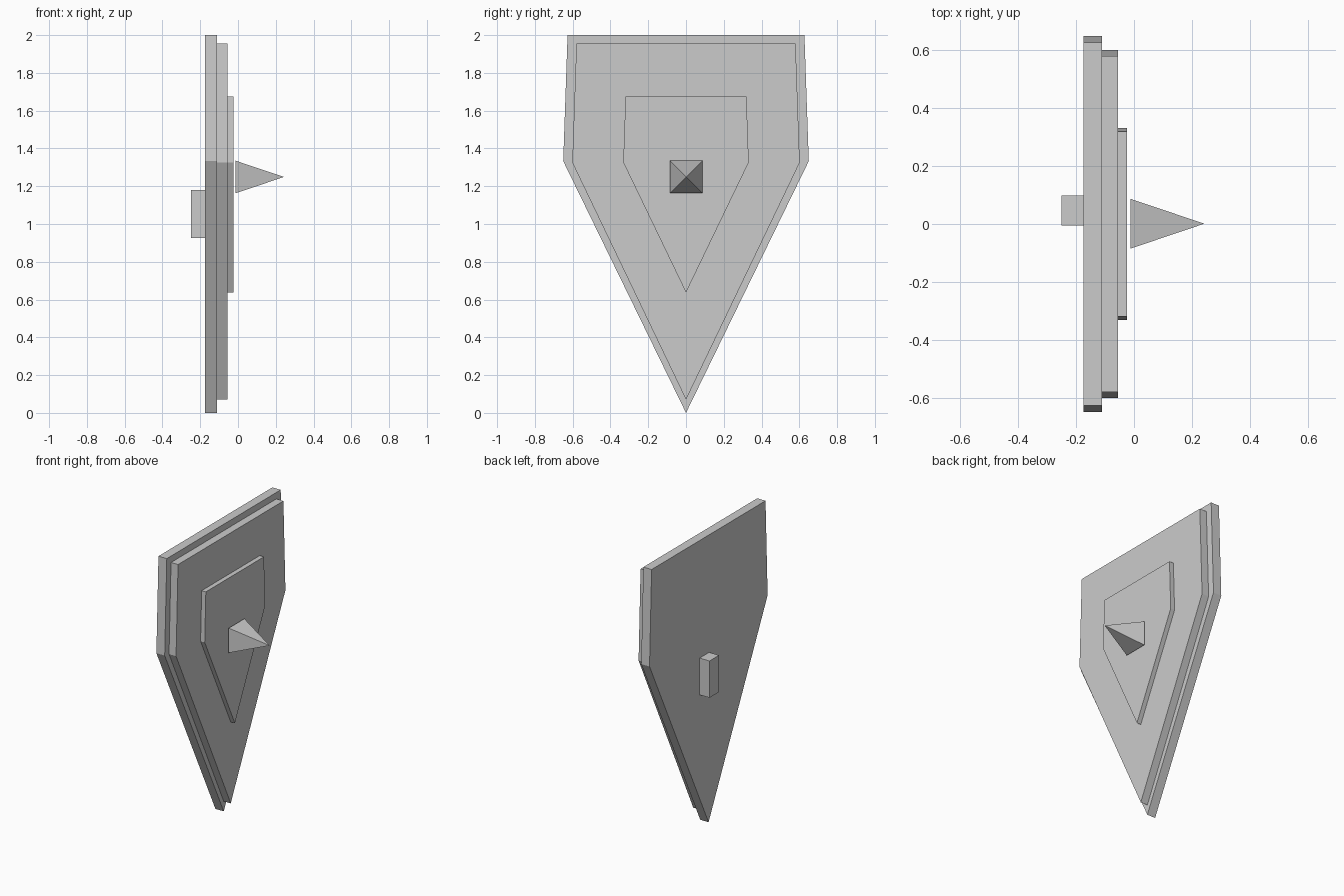
import bpy
import bmesh

if "Cube" in bpy.data.objects:
    bpy.data.objects.remove(bpy.data.objects["Cube"])

grey = bpy.data.materials.new("plain_grey")
grey.diffuse_color = (0.6, 0.6, 0.6, 1)
grey.use_nodes = True
grey.node_tree.nodes["Principled BSDF"].inputs["Base Color"].default_value = grey.diffuse_color


def finish(name, bm):
    """Turn a bmesh into a named, flat-shaded grey object."""
    bmesh.ops.recalc_face_normals(bm, faces=bm.faces[:])
    mesh = bpy.data.meshes.new(name)
    bm.to_mesh(mesh)
    bm.free()
    mesh.materials.append(grey)
    obj = bpy.data.objects.new(name, mesh)
    bpy.context.collection.objects.link(obj)


def shield_plate(name, x0, x1, top, shoulder, tip):
    """Five-sided plate: top and shoulder are (half width, height)."""
    (tw, tz), (sw, sz) = top, shoulder
    outline = [(-tw, tz), (-sw, sz), (0, tip), (sw, sz), (tw, tz)]
    bm = bmesh.new()
    face = bm.faces.new([bm.verts.new((x0, y, z)) for y, z in outline])
    ext = bmesh.ops.extrude_face_region(bm, geom=[face], use_keep_orig=True)
    moved = [v for v in ext["geom"] if isinstance(v, bmesh.types.BMVert)]
    bmesh.ops.translate(bm, verts=moved, vec=(x1 - x0, 0, 0))
    finish(name, bm)


# Three stacked plates, from back to face
shield_plate("back_plate", -0.174, -0.11, (0.627, 2.0), (0.65, 1.333), 0.0)
shield_plate("middle_plate", -0.11, -0.056, (0.58, 1.955), (0.602, 1.325), 0.07)
shield_plate("raised_panel", -0.056, -0.024, (0.32, 1.674), (0.332, 1.326), 0.637)

# Four-sided spike, floating just off the panel
bm = bmesh.new()
h, cy, cz = 0.086, 0.001, 1.249
base = [bm.verts.new((-0.012, cy + a * h, cz + b * h))
        for a, b in ((-1, -1), (1, -1), (1, 1), (-1, 1))]
apex = bm.verts.new((0.243, cy, cz))
bm.faces.new(base)
for i in range(4):
    bm.faces.new((base[i], base[(i + 1) % 4], apex))
finish("spike", bm)

# Block handle on the back
bm = bmesh.new()
bmesh.ops.create_cube(bm, size=1)
bmesh.ops.scale(bm, verts=bm.verts[:], vec=(0.076, 0.104, 0.256))
bmesh.ops.translate(bm, verts=bm.verts[:], vec=(-0.212, 0.046, 1.053))
finish("handle", bm)
